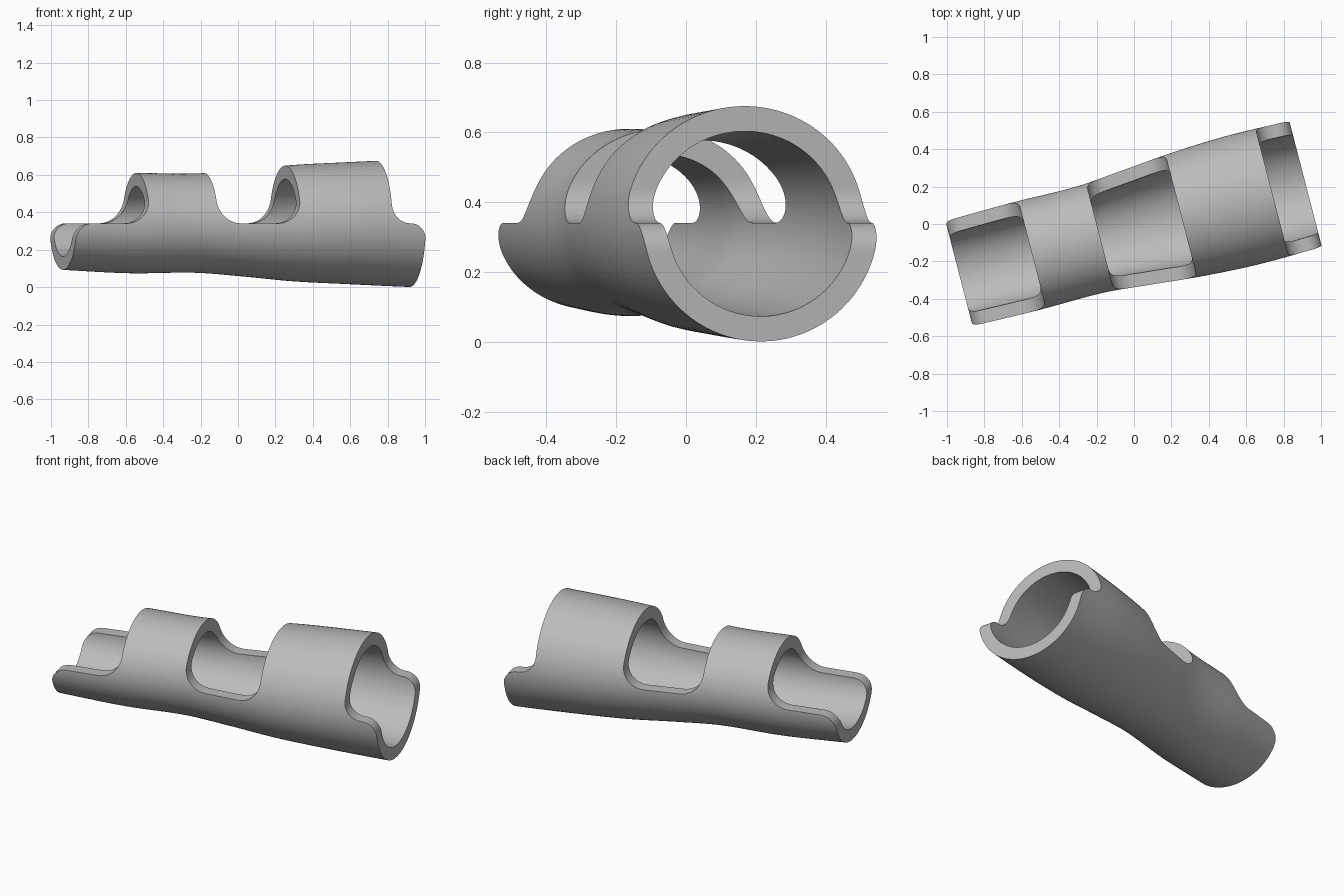
import bpy, bmesh, math
from mathutils import Vector, Matrix

cube = bpy.data.objects.get("Cube")
if cube:
    bpy.data.objects.remove(cube, do_unlink=True)

YAW = math.radians(14.5)      # the sleeve lies turned on the ground
AXIS_Y, AXIS_Z = -0.022, 0.342
WALL = 0.072
SIDES = 96

# Material
grey = bpy.data.materials.new("plain grey")
grey.use_nodes = True
colour = (0.5, 0.5, 0.5, 1)
grey.diffuse_color = colour
grey.node_tree.nodes["Principled BSDF"].inputs["Base Color"].default_value = colour

# Outer size along the sleeve: position, half width, half height
STATIONS = [(-1.1, .285, .242), (-.95, .29, .251), (-.6, .296, .268), (-.25, .293, .265),
            (0, .314, .283), (.3, .341, .311), (.6, .354, .326), (.94, .348, .341), (1.1, .346, .344)]


def spline(stations, steps=8):
    """Smooth list of sections through the stations."""
    pts = [Vector(s) for s in stations]
    tangents = []
    for i in range(len(pts)):
        a, b = pts[max(i - 1, 0)], pts[min(i + 1, len(pts) - 1)]
        tangents.append((b - a) / (b.x - a.x))
    out = []
    for i in range(len(pts) - 1):
        a, b = pts[i], pts[i + 1]
        span = b.x - a.x
        for k in range(steps):
            t = k / steps
            out.append(a * (2*t**3 - 3*t**2 + 1) + b * (3*t**2 - 2*t**3)
                       + tangents[i] * span * (t**3 - 2*t**2 + t)
                       + tangents[i + 1] * span * (t**3 - t**2))
    return out + [pts[-1]]


def make_object(name, bm):
    bmesh.ops.recalc_face_normals(bm, faces=bm.faces[:])
    mesh = bpy.data.meshes.new(name)
    bm.to_mesh(mesh)
    bm.free()
    mesh.materials.append(grey)
    obj = bpy.data.objects.new(name, mesh)
    bpy.context.collection.objects.link(obj)
    return obj


# Hollow sleeve, a little too long at both ends
def make_sleeve():
    bm = bmesh.new()
    shells = []
    for inset in (0, WALL):
        rings = []
        for x, wide, high in spline(STATIONS):
            ring = []
            for i in range(SIDES):
                a = math.tau * (i + .5) / SIDES
                ring.append(bm.verts.new((x, AXIS_Y + (wide - inset) * math.cos(a),
                                          AXIS_Z + (high - inset) * math.sin(a))))
            rings.append(ring)
        shells.append(rings)

    def bridge(r1, r2):
        for i in range(SIDES):
            j = (i + 1) % SIDES
            bm.faces.new((r1[i], r1[j], r2[j], r2[i]))

    for rings in shells:
        for r1, r2 in zip(rings, rings[1:]):
            bridge(r1, r2)
    for end in (0, -1):
        bridge(shells[0][end], shells[1][end])
    return make_object("sleeve", bm)


def rounded(corners, steps=14):
    """Outline from (x, z, radius) corners, with the square corners rounded."""
    out = []
    for i, (x, z, r) in enumerate(corners):
        p = Vector((x, z))
        if not r:
            out.append(p)
            continue
        d1 = (Vector(corners[i - 1][:2]) - p).normalized()
        d2 = (Vector(corners[(i + 1) % len(corners)][:2]) - p).normalized()
        centre = p + (d1 + d2) * r
        for k in range(steps + 1):
            a = k / steps * math.pi / 2
            out.append(centre - d2 * r * math.cos(a) - d1 * r * math.sin(a))
    return out


def cut(target, corners):
    """Cut an outline straight across the sleeve."""
    bm = bmesh.new()
    face = bm.faces.new([bm.verts.new((p.x, -1, p.y)) for p in rounded(corners)])
    new = bmesh.ops.extrude_face_region(bm, geom=[face])["geom"]
    bmesh.ops.translate(bm, vec=(0, 2, 0), verts=[v for v in new if isinstance(v, bmesh.types.BMVert)])
    cutter = make_object("cutter", bm)
    cutter.hide_render = True
    mod = target.modifiers.new("cut", 'BOOLEAN')
    mod.operation, mod.solver, mod.object = 'DIFFERENCE', 'EXACT', cutter
    bpy.context.view_layer.objects.active = target
    bpy.ops.object.modifier_apply(modifier=mod.name)
    bpy.data.objects.remove(cutter, do_unlink=True)


sleeve = make_sleeve()
FLOOR = 0.341

# Middle window
cut(sleeve, [(-.193, 1, 0), (-.193, FLOOR, .125), (.255, FLOOR, .125), (.255, 1, 0)])
# Open ends: a step down to a half shell with rounded tips
for lip, tip, beyond, fillet, tip_round in ((-.568, -.972, -1.3, .13, .09),
                                            (.757, .942, 1.3, .1, .084)):
    cut(sleeve, [(lip, 1, 0), (lip, FLOOR, fillet), (tip, FLOOR, tip_round),
                 (tip, -1, 0), (beyond, -1, 0), (beyond, 1, 0)])

# Turn into place and shade
sleeve.data.transform(Matrix.Rotation(YAW, 4, 'Z'))
bpy.ops.object.select_all(action='DESELECT')
sleeve.select_set(True)
bpy.context.view_layer.objects.active = sleeve
bpy.ops.object.shade_smooth_by_angle(angle=math.radians(35))
